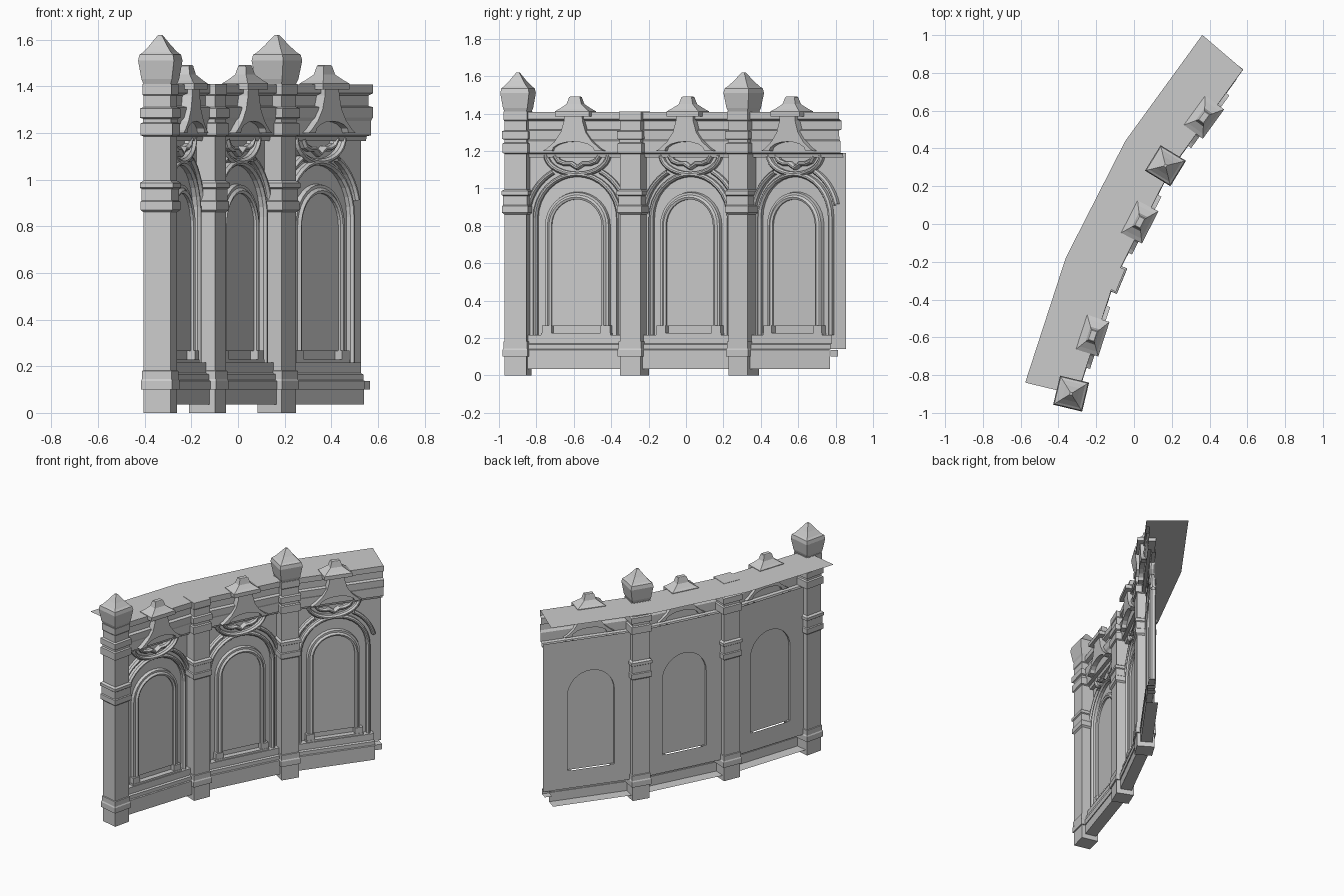
import bpy, bmesh, math
from mathutils import Matrix, Vector

if "Cube" in bpy.data.objects:
    bpy.data.objects.remove(bpy.data.objects["Cube"])

L = 0.655                                   # bay length
C = L / 2
ANGLES = [72, 63, 54]                       # wall direction of each bay
P = [Vector((-0.333, -0.898))]
for a in ANGLES:
    P.append(P[-1] + L * Vector((math.cos(math.radians(a)), math.sin(math.radians(a)))))


def frame(p, a):
    return Matrix.Translation((p.x, p.y, 0)) @ Matrix.Rotation(math.radians(a), 4, 'Z')


def make(name, verts, faces, M=Matrix()):
    """Verts are (u along wall, v outward, z)."""
    me = bpy.data.meshes.new(name)
    me.from_pydata([M @ Vector((u, -v, z)) for u, v, z in verts], [], faces)
    bm = bmesh.new()
    bm.from_mesh(me)
    bmesh.ops.recalc_face_normals(bm, faces=bm.faces)
    bm.to_mesh(me)
    bm.free()
    ob = bpy.data.objects.new(name, me)
    bpy.context.collection.objects.link(ob)
    return ob


def grid_faces(rows, cols, wrap=False):
    n = cols if wrap else cols - 1
    return [(r * cols + c, r * cols + (c + 1) % cols,
             (r + 1) * cols + (c + 1) % cols, (r + 1) * cols + c)
            for r in range(rows - 1) for c in range(n)]


def stack(name, levels, M):
    """Rectangular tower from (z, half u, half v) levels."""
    verts = [(sx * hu, sy * hv, z) for z, hu, hv in levels
             for sx, sy in ((-1, -1), (1, -1), (1, 1), (-1, 1))]
    n = len(levels)
    make(name, verts, grid_faces(n, 4, True) + [(0, 1, 2, 3), tuple(range(4 * n - 4, 4 * n))], M)


def prism(name, outline, v0, v1, M):
    n = len(outline)
    verts = [(u, v, z) for v in (v0, v1) for u, z in outline]
    make(name, verts, grid_faces(2, n, True) + [tuple(range(n)), tuple(range(n, 2 * n))], M)


def box(name, u0, u1, v0, v1, z0, z1, M):
    prism(name, [(u0, z0), (u1, z0), (u1, z1), (u0, z1)], v0, v1, M)


def strip(name, profile, u0, u1, M):
    verts = [(u, v, z) for u in (u0, u1) for v, z in profile]
    make(name, verts, grid_faces(2, len(profile)), M)


def sweep(name, path, section, M):
    """Sweep (offset, v) section along a (u, z) path in the wall plane."""
    verts, pts = [], [Vector(p) for p in path]
    for i, p in enumerate(pts):
        t = (pts[min(i + 1, len(pts) - 1)] - pts[max(i - 1, 0)]).normalized()
        nrm = Vector((-t.y, t.x))
        verts += [(p.x + nrm.x * o, v, p.y + nrm.y * o) for o, v in section]
    make(name, verts, grid_faces(len(pts), len(section)), M)


def arc(cu, cz, ru, rz, a0, a1, n):
    return [(cu + ru * math.cos(math.radians(a0 + (a1 - a0) * i / n)),
             cz + rz * math.sin(math.radians(a0 + (a1 - a0) * i / n))) for i in range(n + 1)]


def arch(r, spring, z0):
    return [(C - r, z0)] + arc(C, spring, r, r, 180, 0, 16) + [(C + r, z0)]


BASE = [(-.05, .035), (.03, .035), (.03, .10), (.036, .10), (.036, .137), (.028, .14),
        (.028, .165), (.014, .17), (.014, .215), (-.03, .215)]
ENTAB = [(-.03, 1.165), (-.005, 1.165), (0, 1.185), (.022, 1.19), (.022, 1.25), (.032, 1.265),
         (.034, 1.31), (.01, 1.315), (.01, 1.36), (.033, 1.37), (.033, 1.408)]
BEAD = [(-.013, -.03), (-.013, -.01), (-.004, .002), (.004, .002), (.013, -.01), (.013, -.03)]
FRAME = [(0, -.03), (0, -.015), (-.019, -.015), (-.019, -.003), (-.007, .003),
         (.005, -.008), (.018, -.008), (.022, -.03)]

for i, a in enumerate(ANGLES):
    M = frame(P[i], a)
    # wall sheet with arched opening, and the niche panel
    hole = arch(.16, .80, .265)
    wall = [(0, .265)] + hole + [(L, .265), (L, 1.19), (0, 1.19)]
    make("wall", [(u, -.03, z) for u, z in wall], [tuple(range(len(wall)))], M)
    make("wall_foot", [(0, -.03, .14), (L, -.03, .14), (L, -.03, .265), (0, -.03, .265)],
         [(0, 1, 2, 3)], M)
    make("niche_panel", [(u, -.015, z) for u, z in hole], [tuple(range(len(hole)))], M)
    # horizontal mouldings
    strip("base_moulding", BASE, .02, L - .062, M)
    if i == 2:
        strip("base_ledge_end", [(-.03, .10), (.026, .10), (.026, .137), (-.03, .137)],
              L - .062, L - .012, M)
    strip("entablature", ENTAB, 0, L, M)
    # arch mouldings
    sweep("niche_frame", arch(.16, .80, .265), FRAME, M)
    sweep("outer_arch", arch(.235, .84, .215), BEAD, M)
    sweep("cup_tracery", arc(C, 1.18, .175, .105, 180, 360, 14), BEAD, M)
    heart = [(-.125, 1.175), (-.105, 1.145), (-.07, 1.132), (-.035, 1.132), (0, 1.11)]
    sweep("heart_tracery", [(C + u, z) for u, z in heart]
          + [(C - u, z) for u, z in heart[-2::-1]], BEAD, M)
    for lo, hi in ((15, 62), (118, 165)):
        sweep("side_tracery", arc(C, .84, .282, .282, hi, lo, 7), BEAD, M)
    # sill and jamb feet
    box("sill", C - .195, C + .195, -.03, .008, .21, .228, M)
    for s in (-1, 1):
        box("jamb_foot", C + s * .165 - .027, C + s * .165 + .027, -.03, .006, .225, .268, M)
    # flared gable with hollowed underside
    half = [(.172, 1.20), (.15, 1.212), (.105, 1.25), (.07, 1.30), (.052, 1.36), (.05, 1.40)]
    gable = [(C + u, z) for u, z in half] + [(C - u, z) for u, z in half[::-1]]
    gable += arc(C, 1.20, .12, .05, 180, 0, 8)
    prism("gable", gable, 0, .055, M)
    # cresting on top of the gable
    stack("cresting", [(1.385, .096, .062), (1.412, .096, .062), (1.425, .075, .048),
                       (1.45, .042, .026), (1.487, .03, .018), (1.49, .026, .015)],
          M @ Matrix.Translation((C, -.014, 0)))

# piers with moulded bands; the second one has lost its finial
PIER = [(0, .06), (.10, .06), (.10, .069), (.137, .069), (.145, .065), (.18, .065), (.182, .06),
        (.86, .06), (.87, .071), (.905, .071), (.91, .066), (.96, .066), (.965, .073),
        (.985, .073), (.995, .06), (1.185, .06), (1.19, .07), (1.24, .07), (1.245, .061),
        (1.26, .061), (1.265, .072), (1.305, .072), (1.31, .06), (1.36, .06), (1.365, .064),
        (1.41, .064)]
FINIAL = [(1.41, .06), (1.43, .067), (1.51, .079), (1.535, .074), (1.545, .062), (1.575, .038),
          (1.605, .018), (1.62, .007)]
for i, a in enumerate((76.5, 67.5, 58.5)):
    M = frame(P[i], a)
    stack("pier", [(z, h, h) for z, h in PIER], M)
    if i != 1:
        stack("finial", [(z, h, h) for z, h in FINIAL], M)

# flat walkway sheet behind the parapet, mitred at the piers
verts = []
for p, a in zip(P, (76.5, 67.5, 58.5, 49.5)):
    n = Vector((math.sin(math.radians(a)), -math.cos(math.radians(a))))
    for v in (.033, -.25):
        q = p + n * v
        verts.append((q.x, -q.y, 1.408))
make("walkway_sheet", verts, grid_faces(4, 2))
